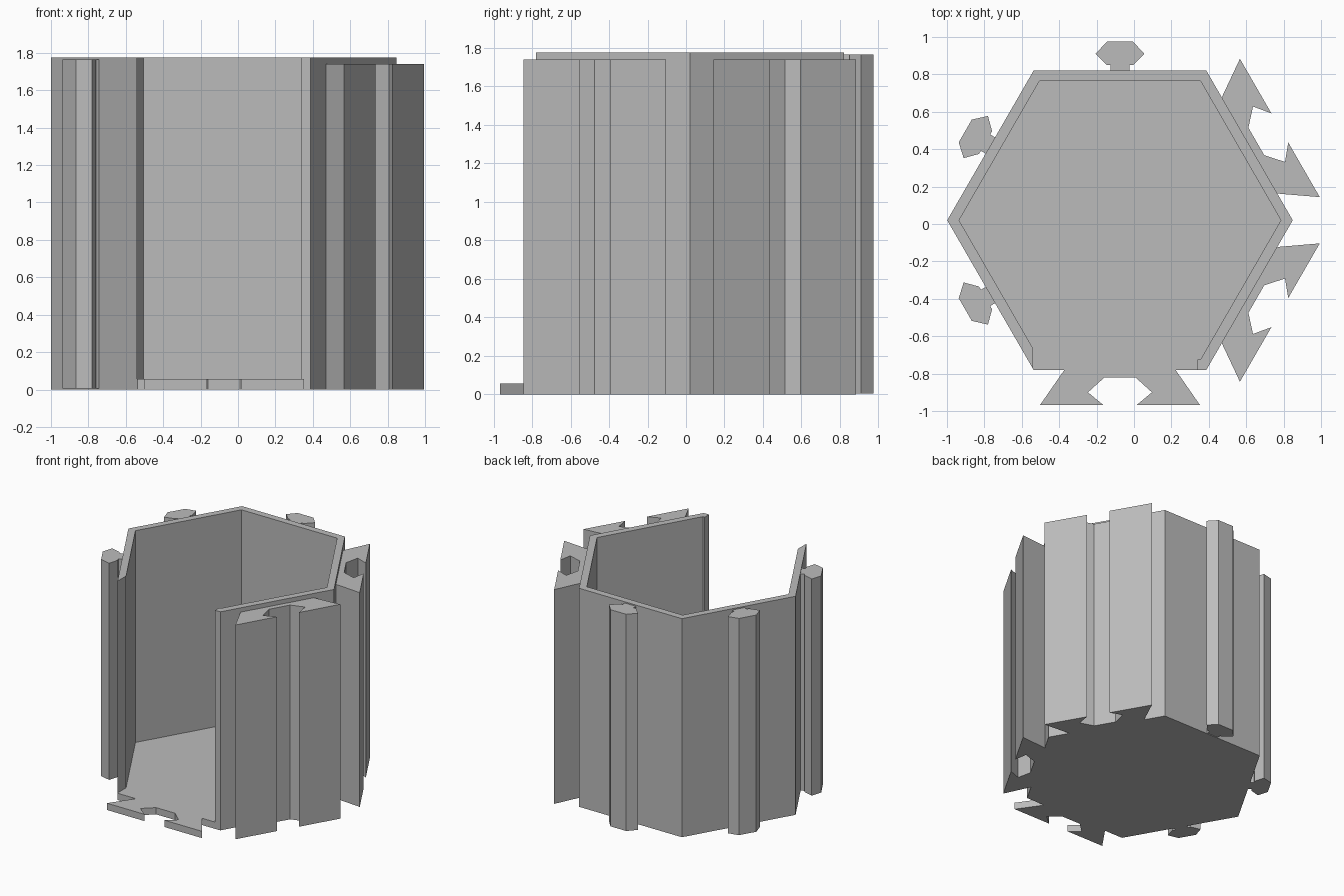
import bpy, bmesh, math
from mathutils import Matrix, Vector

cube = bpy.data.objects.get("Cube")
if cube:
    bpy.data.objects.remove(cube, do_unlink=True)

CENTRE = Vector((-0.075, 0.02, 0))
APOTHEM = 0.80
WALL = 0.055
FLOOR = 0.055
HEIGHT = 1.775

# One plain grey for everything
grey = bpy.data.materials.new("grey plastic")
grey.use_nodes = True
colour = (0.5, 0.5, 0.5, 1)
grey.diffuse_color = colour
grey.node_tree.nodes["Principled BSDF"].inputs["Base Color"].default_value = colour


def prism(name, outline, z0, z1, angle=0):
    """Extrude an outline given around the hexagon centre, turned by angle."""
    bm = bmesh.new()
    face = bm.faces.new([bm.verts.new((x, y, z0)) for x, y in outline])
    top = bmesh.ops.extrude_face_region(bm, geom=[face])["geom"]
    bmesh.ops.translate(bm, vec=(0, 0, z1 - z0),
                        verts=[v for v in top if isinstance(v, bmesh.types.BMVert)])
    bmesh.ops.recalc_face_normals(bm, faces=bm.faces)
    turn = Matrix.Translation(CENTRE) @ Matrix.Rotation(math.radians(angle), 4, "Z")
    bmesh.ops.transform(bm, matrix=turn, verts=bm.verts)
    mesh = bpy.data.meshes.new(name)
    bm.to_mesh(mesh)
    bm.free()
    mesh.materials.append(grey)
    obj = bpy.data.objects.new(name, mesh)
    bpy.context.collection.objects.link(obj)
    return obj


def hexagon(apothem):
    r = apothem / math.cos(math.radians(30))
    return [(r * math.cos(math.radians(a)), r * math.sin(math.radians(a)))
            for a in range(0, 360, 60)]


def mirrored(half):
    """Half outline on +x, completed with its mirror image."""
    return half + [(-x, y) for x, y in reversed(half)]


# Hexagonal container, hollowed with the front side open
body = prism("container_body", hexagon(APOTHEM), 0, HEIGHT)
hollow = prism("hollow_cutter", hexagon(APOTHEM - WALL), FLOOR, HEIGHT + 0.2)
opening = prism("opening_cutter",
                [(-0.464, -0.95), (0.415, -0.95), (0.415, -0.5), (-0.464, -0.5)],
                FLOOR, HEIGHT + 0.3)
for cutter in (hollow, opening):
    cutter.hide_render = True
    mod = body.modifiers.new(cutter.name, "BOOLEAN")
    mod.operation = "DIFFERENCE"
    mod.solver = "EXACT"
    mod.object = cutter
bpy.context.view_layer.objects.active = body
for name in [m.name for m in body.modifiers]:
    bpy.ops.object.modifier_apply(modifier=name)
for cutter in (hollow, opening):
    bpy.data.objects.remove(cutter, do_unlink=True)

# Socket rails: flared block with a six-sided slot, outward along -y
socket = mirrored([(0.29, -0.79), (0.427, -0.987), (0.09, -0.987),
                   (0.171, -0.92), (0.085, -0.842)])
prism("front_socket_tab", socket, 0, FLOOR)
prism("front_left_socket_rail", socket, 0, 1.74, 60)
prism("back_left_socket_rail", socket, 0, 1.74, 120)

# Plug rails: six-sided bar on a narrow neck
plug = mirrored([(0.05, -0.79), (0.05, -0.83), (0.07, -0.83),
                 (0.13, -0.89), (0.07, -0.955)])
for name, angle in (("back_plug_rail", 180), ("back_right_plug_rail", 240),
                    ("front_right_plug_rail", 300)):
    prism(name, plug, 0.005, 1.765, angle)
